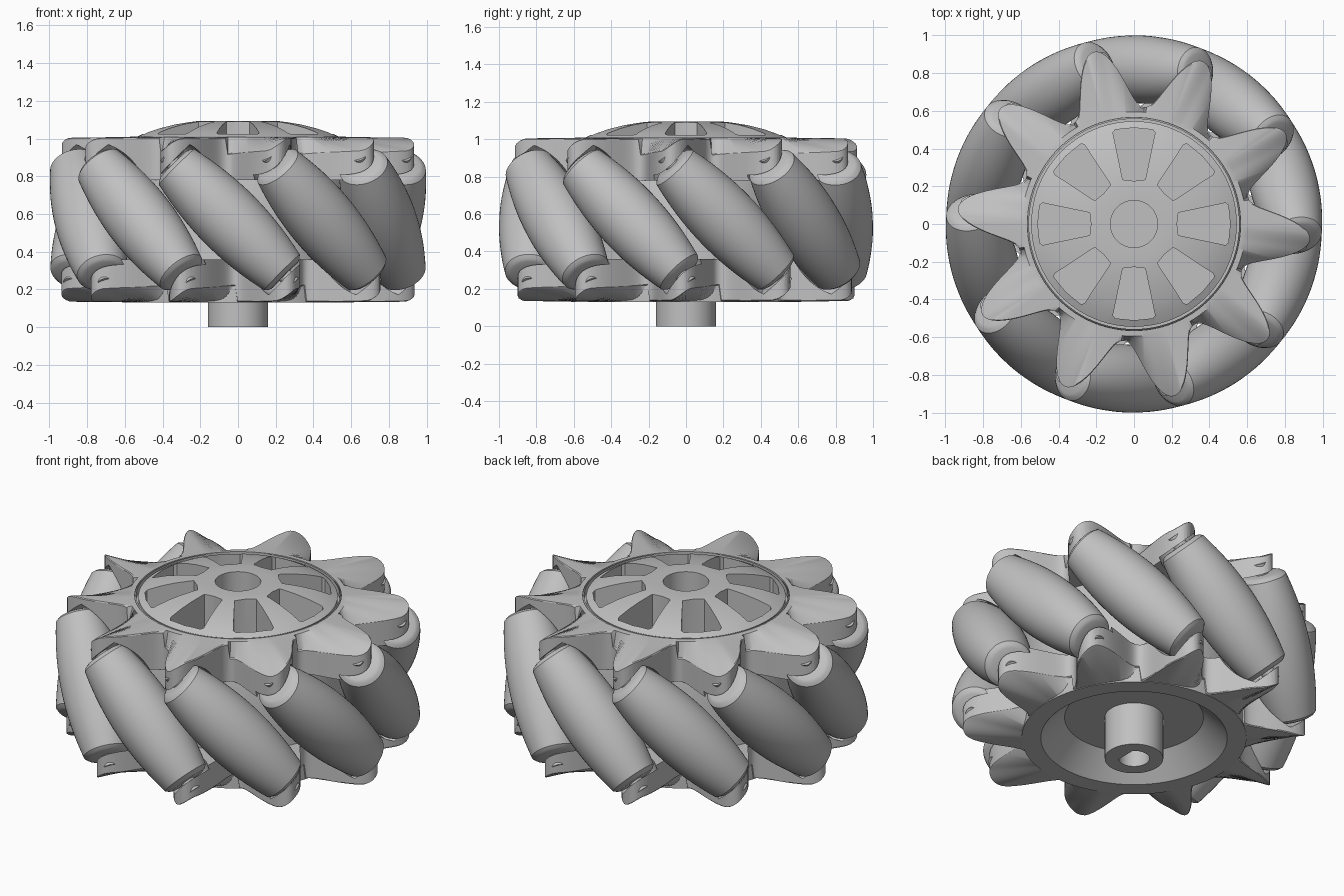
import bpy, bmesh, math
from mathutils import Vector, Matrix

if "Cube" in bpy.data.objects:
    bpy.data.objects.remove(bpy.data.objects["Cube"])

COUNT = 10                        # rollers around the wheel
MID_Z = 0.57                      # height of the wheel's middle plane
WHEEL_R, AXIS_R = 1.0, 0.82       # outer radius, roller axis radius
ROLLER_ANGLE = math.radians(-93.2)
TIP_ANGLE = math.radians(-113)
PITCH = 2 * math.pi / COUNT

grey = bpy.data.materials.new("plain grey")
grey.use_nodes = True
grey.diffuse_color = (0.53, 0.53, 0.53, 1)
grey.node_tree.nodes["Principled BSDF"].inputs["Base Color"].default_value = (0.53, 0.53, 0.53, 1)


def make_object(name, bm):
    bmesh.ops.recalc_face_normals(bm, faces=bm.faces[:])
    mesh = bpy.data.meshes.new(name)
    bm.to_mesh(mesh)
    bm.free()
    mesh.materials.append(grey)
    obj = bpy.data.objects.new(name, mesh)
    bpy.context.collection.objects.link(obj)
    return obj


def add_lathe(bm, profile, matrix=Matrix(), steps=96):
    """Turn a (radius, height) profile around z, then place it."""
    part = bmesh.new()
    verts = [part.verts.new((r, 0, z)) for r, z in profile]
    edges = [part.edges.new(pair) for pair in zip(verts, verts[1:])]
    bmesh.ops.spin(part, geom=verts + edges, cent=(0, 0, 0), axis=(0, 0, 1),
                   angle=2 * math.pi, steps=steps, use_duplicate=False)
    bmesh.ops.remove_doubles(part, verts=part.verts[:], dist=0.0005)
    bmesh.ops.recalc_face_normals(part, faces=part.faces[:])
    part.transform(matrix)
    temp = bpy.data.meshes.new("temp")
    part.to_mesh(temp)
    part.free()
    bm.from_mesh(temp)
    bpy.data.meshes.remove(temp)


def add_prism(bm, outline, low, high):
    bottom = [bm.verts.new((x, y, low)) for x, y in outline]
    top = [bm.verts.new((x, y, high)) for x, y in outline]
    bm.faces.new(bottom[::-1])
    bm.faces.new(top)
    for i in range(len(outline)):
        j = (i + 1) % len(outline)
        bm.faces.new((bottom[i], bottom[j], top[j], top[i]))


def cut(obj, cutter):
    """Subtract the cutter and bake the result."""
    cutter.hide_render = True
    mod = obj.modifiers.new("cut", 'BOOLEAN')
    mod.operation, mod.solver, mod.object = 'DIFFERENCE', 'EXACT', cutter
    bpy.context.view_layer.update()
    graph = bpy.context.evaluated_depsgraph_get()
    mesh = bpy.data.meshes.new_from_object(obj.evaluated_get(graph))
    obj.modifiers.clear()
    obj.data = mesh


def remove(obj):
    bpy.data.objects.remove(obj)


def smooth(obj, degrees=30):
    bpy.ops.object.select_all(action='DESELECT')
    obj.select_set(True)
    bpy.context.view_layer.objects.active = obj
    bpy.ops.object.shade_smooth_by_angle(angle=math.radians(degrees))


# Barrel profile that keeps the wheel's outline round
def barrel(half, gap=0.0, n=16):
    points = []
    for i in range(n + 1):
        t = half * (2 * i / n - 1)
        points.append((WHEEL_R - math.hypot(AXIS_R, t * math.sqrt(0.5)) + gap, t))
    return points


def roller_matrix(k):
    a = ROLLER_ANGLE + k * PITCH
    axis = Vector((math.sin(a), -math.cos(a), 1)).normalized()
    place = Vector((AXIS_R * math.cos(a), AXIS_R * math.sin(a), MID_Z))
    return Matrix.Translation(place) @ axis.to_track_quat('Z', 'Y').to_matrix().to_4x4()


# Rollers with rounded ends and short axles
end = [(0.117, 0.41), (0.1, 0.417), (0.04, 0.417), (0.04, 0.48), (0, 0.48)]
roller_profile = [(r, -z) for r, z in end[::-1]] + barrel(0.395) + end
for k in range(COUNT):
    bm = bmesh.new()
    add_lathe(bm, roller_profile, roller_matrix(k), 48)
    smooth(make_object(f"roller_{k + 1}", bm), 35)

# Clearance shapes that carve the sockets
bm = bmesh.new()
sleeve = [(0, -0.43)] + barrel(0.43, 0.008) + [(0, 0.43)]
for k in range(COUNT):
    add_lathe(bm, sleeve, roller_matrix(k), 48)
clearance = make_object("clearance_cutter", bm)


# Star flanges whose arms hold the roller ends; each arm is high on one side and low on the other
def flange(name, upside_down):
    bm = bmesh.new()
    n = COUNT * 32
    rings = []
    for i in range(n):
        a = 2 * math.pi * i / n
        wave = (0.5 + 0.5 * math.cos(COUNT * a)) ** 1.15
        r = 0.622 + 0.315 * wave
        side = (i / 32 + 0.5) % 1 - 0.5
        s = min(max((0.12 - side) / 0.22, 0), 1)
        drop = s * s * (3 - 2 * s) * (0.06 + 0.05 * max(0, -side))
        a += TIP_ANGLE
        section = [(0.565, 0.78), (r, 0.78), (r, 1.0 - drop),
                   (r - 0.008, 1.005 - drop), (0.595, 1.008), (0.565, 1.01)]
        ring = []
        for radius, z in section:
            p = Vector((radius * math.cos(a), radius * math.sin(a), z - MID_Z))
            if upside_down:
                p = Matrix.Rotation(2 * ROLLER_ANGLE, 3, 'Z') @ Vector((p.x, -p.y, -p.z))
            ring.append(bm.verts.new(p + Vector((0, 0, MID_Z))))
        rings.append(ring)
    for i in range(n):
        here, there = rings[i], rings[(i + 1) % n]
        for j in range(len(here)):
            m = (j + 1) % len(here)
            bm.faces.new((here[j], there[j], there[m], here[m]))
    obj = make_object(name, bm)
    cut(obj, clearance)
    smooth(obj)


flange("top_flange", False)
flange("bottom_flange", True)
remove(clearance)

# Hub: recessed underside, straight barrel, rim groove and domed cap
bm = bmesh.new()
add_lathe(bm, [(0, 0.26), (0.38, 0.26), (0.51, 0.13), (0.615, 0.13), (0.615, 0.9),
               (0.57, 0.995), (0.557, 1.01), (0.557, 0.97), (0.545, 0.97), (0.545, 1.005),
               (0.49, 1.033), (0.42, 1.056), (0.34, 1.075), (0.26, 1.088),
               (0.2, 1.094), (0, 1.094)])
hub = make_object("hub", bm)

# Spoke windows and centre hole
bm = bmesh.new()
window = [(0.235, -0.06), (0.485, -0.112), (0.5, -0.1), (0.51, 0),
          (0.5, 0.1), (0.485, 0.112), (0.235, 0.06), (0.228, 0)]
for k in range(8):
    c, s = math.cos(k * math.pi / 4), math.sin(k * math.pi / 4)
    add_prism(bm, [(x * c - y * s, x * s + y * c) for x, y in window], 0.85, 1.3)
add_lathe(bm, [(0, 0.8), (0.125, 0.8), (0.125, 1.3), (0, 1.3)], steps=48)
openings = make_object("opening_cutter", bm)
cut(hub, openings)
remove(openings)
smooth(hub)

# Drive shaft with a D-shaped bore
bm = bmesh.new()
add_lathe(bm, [(0, 0), (0.16, 0), (0.16, 0.3), (0, 0.3)], steps=64)
shaft = make_object("drive_shaft", bm)
bm = bmesh.new()
arc = [math.radians(45 + 270 * i / 32) for i in range(33)]
add_prism(bm, [(0.085 * math.cos(a), 0.085 * math.sin(a)) for a in arc], -0.1, 0.25)
bore = make_object("bore_cutter", bm)
cut(shaft, bore)
remove(bore)
smooth(shaft)
